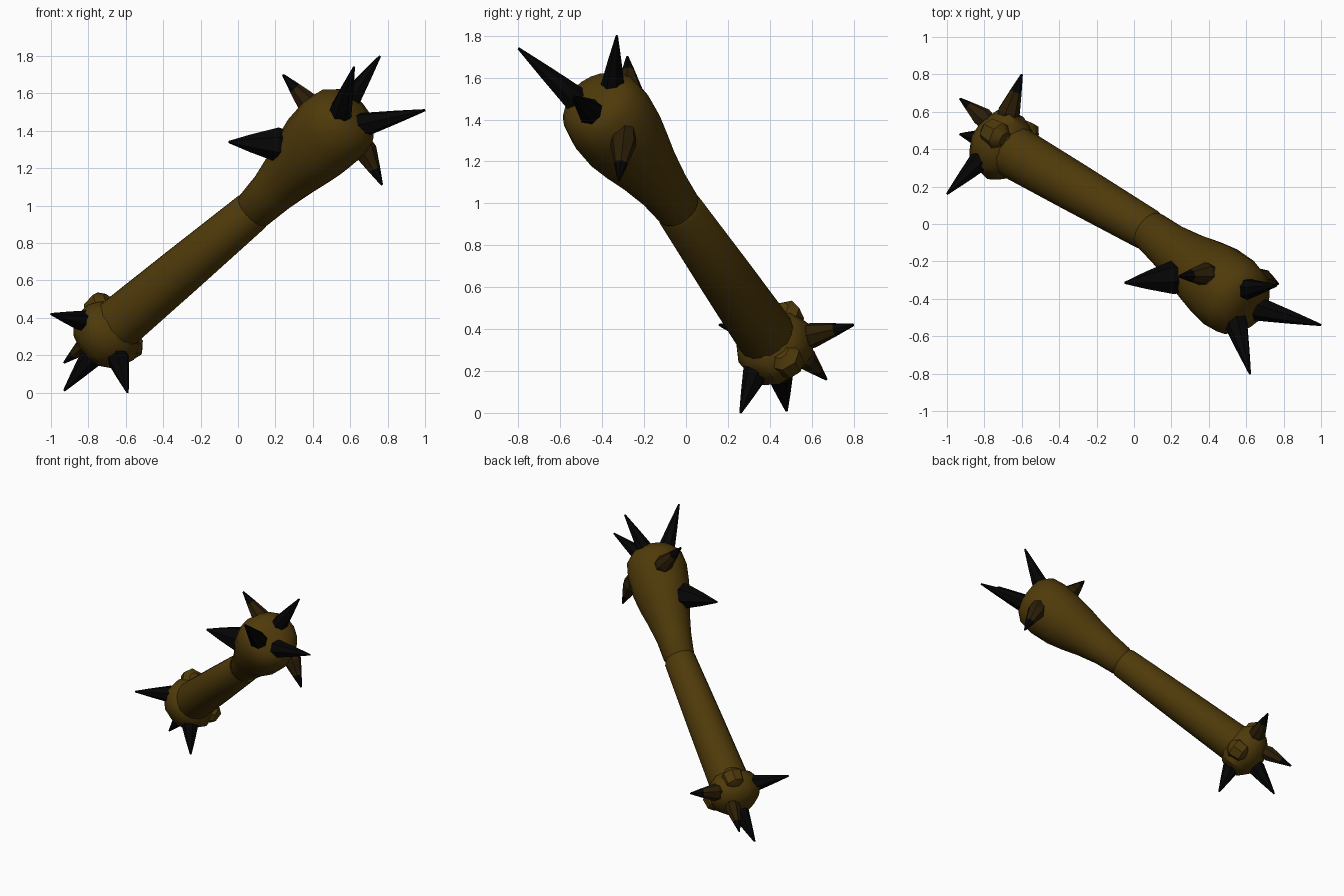
import bpy, bmesh, math
from mathutils import Vector

if "Cube" in bpy.data.objects:
    bpy.data.objects.remove(bpy.data.objects["Cube"])


def material(name, rgb):
    m = bpy.data.materials.new(name)
    m.diffuse_color = (*rgb, 1)
    m.use_nodes = True
    m.node_tree.nodes["Principled BSDF"].inputs["Base Color"].default_value = m.diffuse_color
    return m


BROWN = material("brown bone", (0.078, 0.042, 0.003))
BLACK = material("black spike", (0.0015, 0.0015, 0.0015))
DARK = material("dark brown spike root", (0.025, 0.013, 0.002))


def lathe(name, start, end, profile, sides, mat, smooth=True, bump=0.0, root=None):
    """Rings of (distance, radius) along the line from start towards end."""
    a, b = Vector(start), Vector(end)
    axis = (b - a).normalized()
    u = axis.cross(Vector((0, 0, 1))).normalized()
    v = u.cross(axis)
    bm = bmesh.new()
    rings = []
    for t, r in profile:
        ring = []
        for i in range(sides):
            ang = 2 * math.pi * i / sides
            rr = r * (1 + bump * math.sin(3 * ang + t * 9))
            ring.append(bm.verts.new(a + axis * t + (u * math.cos(ang) + v * math.sin(ang)) * rr))
        rings.append(ring)
    for p, q in zip(rings, rings[1:]):
        for i in range(sides):
            j = (i + 1) % sides
            bm.faces.new((p[i], p[j], q[j], q[i]))
    bm.faces.new(rings[0])
    bm.faces.new(rings[-1])
    bmesh.ops.recalc_face_normals(bm, faces=bm.faces)
    me = bpy.data.meshes.new(name)
    me.materials.append(mat)
    if root:  # faces near the base take the root colour
        me.materials.append(DARK)
        for f in bm.faces:
            if (f.calc_center_median() - a).dot(axis) < root:
                f.material_index = 1
    bm.to_mesh(me)
    bm.free()
    ob = bpy.data.objects.new(name, me)
    bpy.context.collection.objects.link(ob)
    if smooth:
        bpy.context.view_layer.objects.active = ob
        ob.select_set(True)
        bpy.ops.object.shade_smooth_by_angle(angle=math.radians(40))
        ob.select_set(False)
    return ob


FOOT = (-0.72, 0.43, 0.30)
JOINT = (0.09, -0.04, 0.98)
HEAD = (0.53, -0.385, 1.43)

# Lower shaft, slightly thicker at the foot
lathe("lower_shaft", FOOT, JOINT,
      [(-0.08, 0.13), (0.1, 0.143), (0.6, 0.13), (1.13, 0.113), (1.165, 0.095)], 18, BROWN)

# Knobbly collar at the foot
lathe("foot_collar", FOOT, JOINT,
      [(-0.12, 0.06), (-0.10, 0.12), (-0.04, 0.18), (0.05, 0.192), (0.11, 0.165), (0.14, 0.13)],
      10, BROWN, bump=0.05)

# Two bony lumps on the collar
for n, (x, y, z) in enumerate([(-0.74, 0.48, 0.455), (-0.585, 0.48, 0.25)], 1):
    c = Vector((x, y, z))
    lathe(f"collar_lump_{n}", c, c + Vector((0.81, -0.47, 0.68)),
          [(-0.08, 0.03), (-0.05, 0.07), (0.03, 0.08), (0.07, 0.04)], 7, BROWN)

# Upper shaft flaring into the club head
lathe("club_head", JOINT, HEAD,
      [(-0.03, 0.09), (0.0, 0.11), (0.15, 0.125), (0.3, 0.153), (0.42, 0.182), (0.54, 0.205),
       (0.68, 0.215), (0.78, 0.2), (0.84, 0.15), (0.86, 0.07)], 18, BROWN, bump=0.02)

# Spikes: (base on the surface, tip, base radius, share of the length that is root coloured)
spikes = {
    "head_spike": [
        ((0.38, -0.27, 1.54), (0.24, -0.28, 1.70), 0.065, 0.4),
        ((0.54, -0.51, 1.48), (0.62, -0.80, 1.74), 0.068, 0),
        ((0.58, -0.35, 1.54), (0.76, -0.33, 1.80), 0.065, 0),
        ((0.66, -0.45, 1.43), (1.00, -0.54, 1.51), 0.068, 0),
        ((0.68, -0.30, 1.29), (0.77, -0.32, 1.11), 0.065, 0.6),
        ((0.21, -0.29, 1.325), (-0.05, -0.315, 1.34), 0.095, 0),
    ],
    "foot_spike": [
        ((-0.82, 0.34, 0.38), (-1.00, 0.16, 0.42), 0.062, 0),
        ((-0.67, 0.60, 0.37), (-0.60, 0.80, 0.42), 0.062, 0.5),
        ((-0.81, 0.57, 0.26), (-0.93, 0.67, 0.16), 0.055, 0.5),
        ((-0.79, 0.45, 0.18), (-0.93, 0.48, 0.01), 0.062, 0),
        ((-0.65, 0.34, 0.21), (-0.59, 0.26, 0.0), 0.068, 0),
    ],
}
for kind, items in spikes.items():
    for n, (base, tip, r, share) in enumerate(items, 1):
        length = (Vector(tip) - Vector(base)).length
        lathe(f"{kind}_{n}", base, tip,
              [(-0.07, r * 0.8), (0.0, r), (length * 0.55, r * 0.52), (length, 0.006)],
              7, BLACK, smooth=False, root=share * length)
